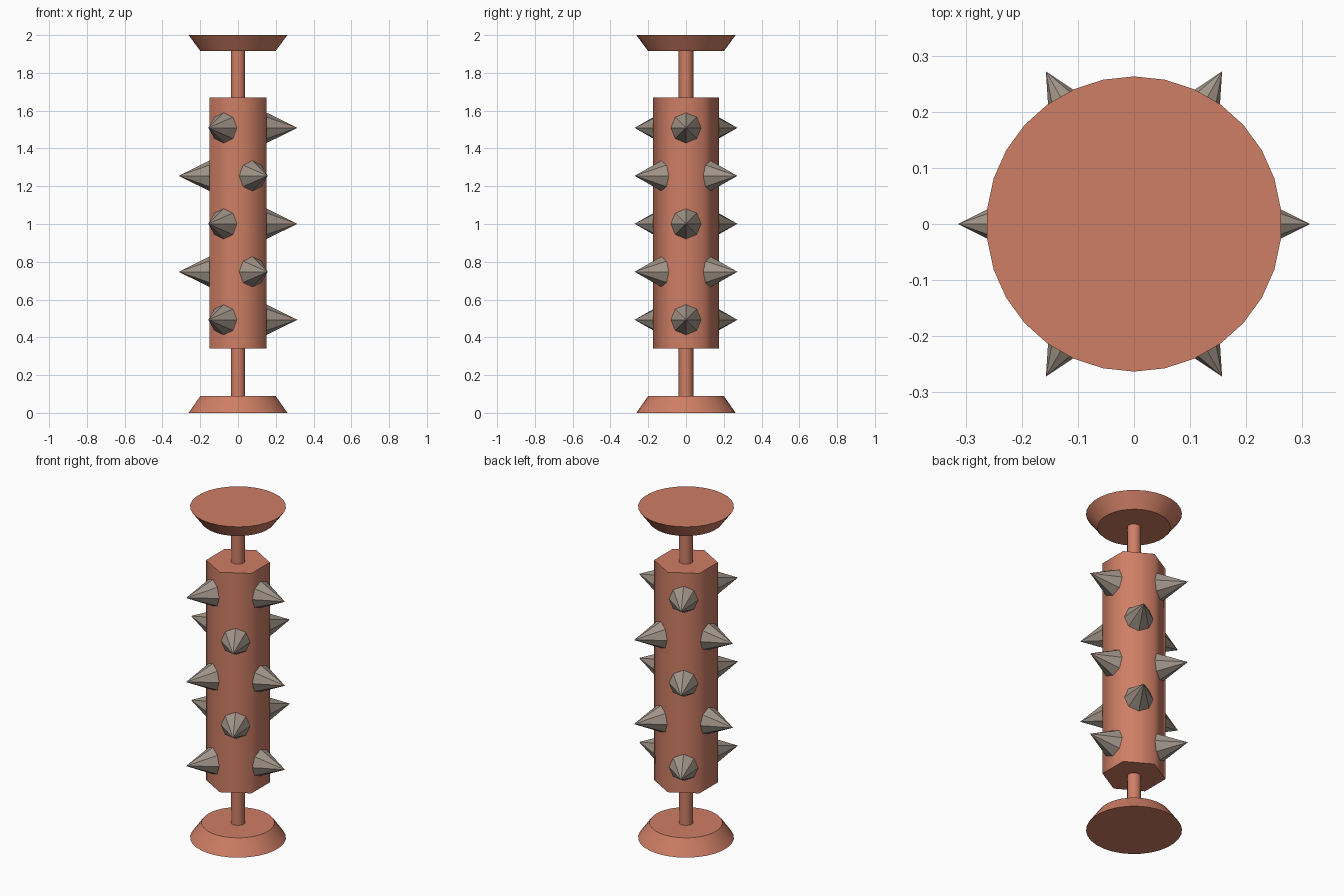
import bpy, bmesh, math
from mathutils import Matrix, Vector

if "Cube" in bpy.data.objects:
    bpy.data.objects.remove(bpy.data.objects["Cube"])


def material(name, rgb):
    m = bpy.data.materials.new(name)
    m.diffuse_color = (*rgb, 1)
    m.use_nodes = True
    m.node_tree.nodes["Principled BSDF"].inputs["Base Color"].default_value = m.diffuse_color
    return m


TERRACOTTA = material("terracotta", (0.62, 0.21, 0.13))
STONE = material("warm grey", (0.36, 0.30, 0.25))


def frustum(name, sides, r0, r1, z0, z1, mat, smooth=None):
    """Capped upright frustum with a corner on +y; r1 = 0 gives a cone."""
    bm = bmesh.new()

    def ring(r, z):
        if r == 0:
            return [bm.verts.new((0, 0, z))]
        a = [math.pi / 2 + math.tau * i / sides for i in range(sides)]
        return [bm.verts.new((r * math.cos(t), r * math.sin(t), z)) for t in a]

    low, high = ring(r0, z0), ring(r1, z1)
    for i in range(sides):
        j = (i + 1) % sides
        if r1 == 0:
            bm.faces.new((low[i], low[j], high[0]))
        else:
            bm.faces.new((low[i], low[j], high[j], high[i]))
    bm.faces.new(low[::-1])
    if r1:
        bm.faces.new(high)
    mesh = bpy.data.meshes.new(name)
    bm.to_mesh(mesh)
    bm.free()
    mesh.materials.append(mat)
    ob = bpy.data.objects.new(name, mesh)
    bpy.context.collection.objects.link(ob)
    if smooth:
        bpy.ops.object.select_all(action='DESELECT')
        ob.select_set(True)
        bpy.context.view_layer.objects.active = ob
        bpy.ops.object.shade_smooth_by_angle(angle=math.radians(smooth))
    return ob


# End plates, axle and hexagonal roller
frustum("bottom_plate", 30, 0.263, 0.20, 0.0, 0.09, TERRACOTTA, 30)
frustum("top_plate", 30, 0.20, 0.263, 1.915, 2.0, TERRACOTTA, 30)
frustum("axle", 10, 0.039, 0.039, 0.08, 1.92, TERRACOTTA, 50)
frustum("roller", 6, 0.175, 0.175, 0.34, 1.67, TERRACOTTA, 65)

# Spikes: three per row, on alternating faces of the roller
for row in range(5):
    z = 0.493 + 0.254 * row
    for k in range(3):
        angle = math.radians(120 * k + 180 * (row % 2))
        spike = frustum(f"spike_{row + 1}_{k + 1}", 8, 0.081, 0, 0.15, 0.314, STONE)
        spike.data.transform(Matrix.Translation(Vector((0, 0, z)))
                             @ Matrix.Rotation(angle, 4, 'Z')
                             @ Matrix.Rotation(math.pi / 2, 4, 'Y'))
